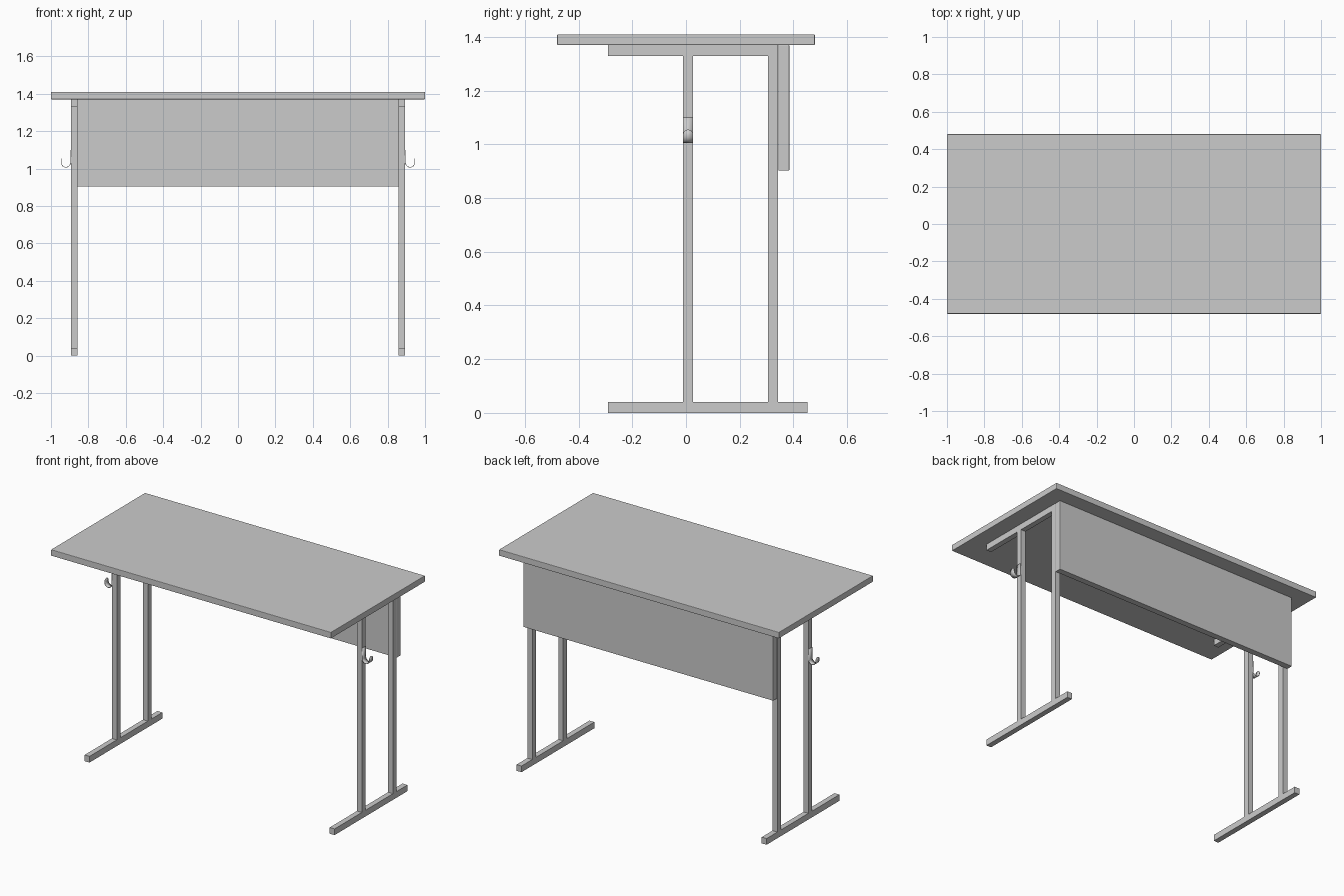
import bpy, bmesh, math

if "Cube" in bpy.data.objects:
    bpy.data.objects.remove(bpy.data.objects["Cube"])

LEG_IN, LEG_OUT = 0.858, 0.893


def finish(name, bm, mirror=False):
    bmesh.ops.recalc_face_normals(bm, faces=bm.faces)
    mesh = bpy.data.meshes.new(name)
    bm.to_mesh(mesh)
    bm.free()
    ob = bpy.data.objects.new(name, mesh)
    bpy.context.collection.objects.link(ob)
    if mirror:
        ob.modifiers.new("Mirror", 'MIRROR')
    return ob


def box(name, x, y, z, mirror=False, bevel=0.0):
    bm = bmesh.new()
    bmesh.ops.create_cube(bm, size=1)
    for v in bm.verts:
        for i, (lo, hi) in enumerate((x, y, z)):
            v.co[i] = lo if v.co[i] < 0 else hi
    ob = finish(name, bm, mirror)
    if bevel:
        b = ob.modifiers.new("Bevel", 'BEVEL')
        b.width, b.segments = bevel, 2
    return ob


# Desk top and rear modesty panel
box("desk_top", (-1, 1), (-0.48, 0.48), (1.37, 1.41), bevel=0.003)
box("back_panel", (-LEG_OUT, LEG_OUT), (0.344, 0.385), (0.903, 1.37), bevel=0.002)

# Square-tube side frames, mirrored left to right
side = (LEG_IN, LEG_OUT)
box("foot_bar", side, (-0.29, 0.453), (0, 0.04), True)
box("top_bar", side, (-0.29, 0.343), (1.33, 1.37), True)
box("front_leg", side, (-0.011, 0.027), (0.04, 1.33), True)
box("rear_leg", side, (0.306, 0.343), (0.04, 1.33), True)

# Bag hook: bent strip with a rounded tip, as (x, z, half width)
r, cx, cz, hw = 0.025, 0.92, 1.032, 0.019
path = [(cx - r, 1.10, hw)]
for i in range(13):
    a = math.pi + math.pi * i / 12
    path.append((cx + r * math.cos(a), cz + r * math.sin(a), hw))
for i in range(7):
    a = math.radians(85) * i / 6
    path.append((cx + r, cz + 0.004 + hw * math.sin(a), hw * math.cos(a)))

bm = bmesh.new()
rows = [[bm.verts.new((x, 0.008 + s * w, z)) for s in (-1, 1)] for x, z, w in path]
for p, q in zip(rows, rows[1:]):
    bm.faces.new((p[0], p[1], q[1], q[0]))
hook = finish("bag_hook", bm, True)
solid = hook.modifiers.new("Solidify", 'SOLIDIFY')
solid.thickness, solid.offset = 0.003, 0
bpy.context.view_layer.objects.active = hook
hook.select_set(True)
bpy.ops.object.shade_smooth_by_angle(angle=math.radians(35))
